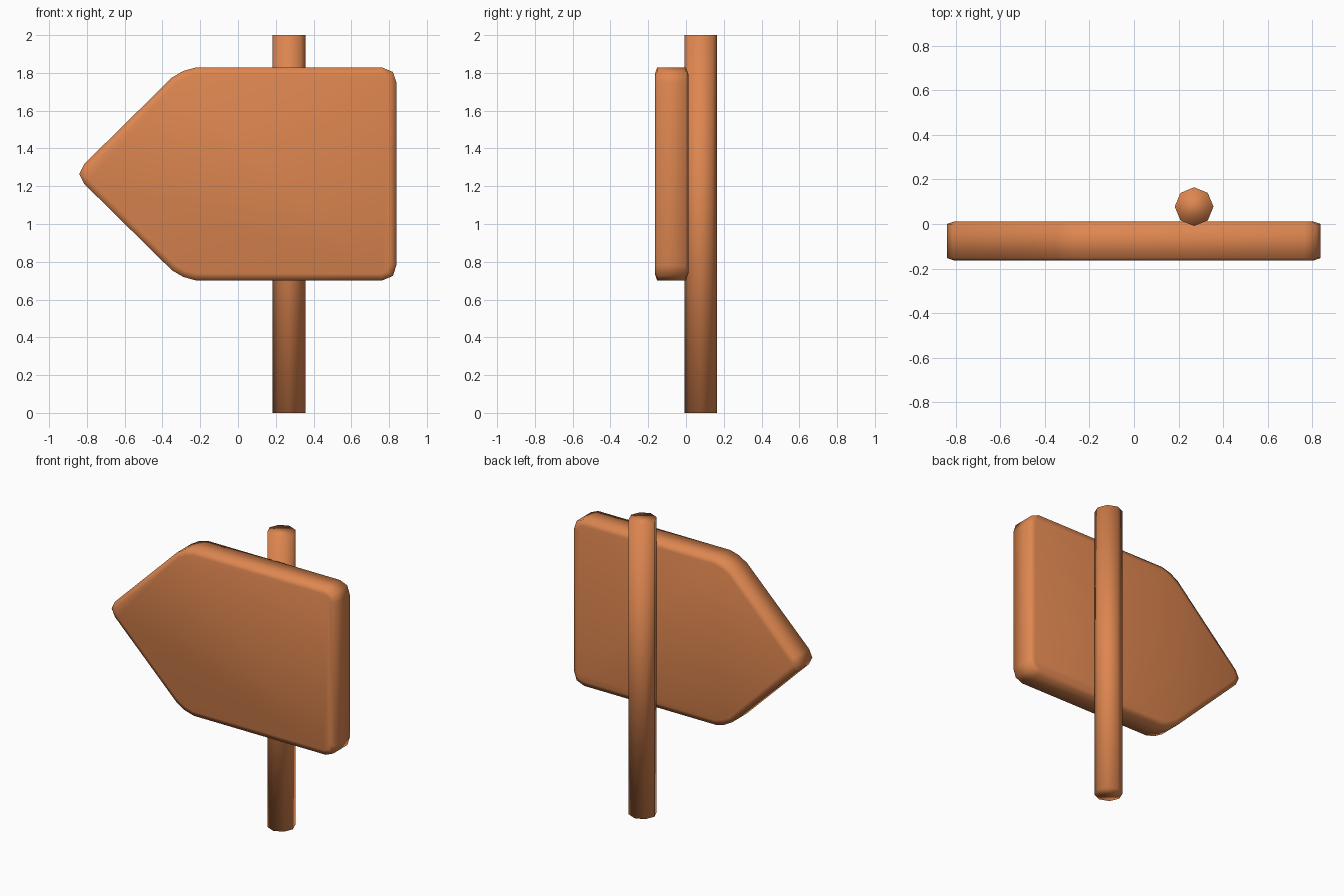
import bpy, bmesh

if "Cube" in bpy.data.objects:
    bpy.data.objects.remove(bpy.data.objects["Cube"])

wood = bpy.data.materials.new("orange_wood")
wood.diffuse_color = (0.73, 0.24, 0.08, 1)
wood.use_nodes = True
wood.node_tree.nodes["Principled BSDF"].inputs["Base Color"].default_value = wood.diffuse_color


def finish(bm, name):
    bmesh.ops.recalc_face_normals(bm, faces=bm.faces)
    for f in bm.faces:
        f.smooth = True
    me = bpy.data.meshes.new(name)
    bm.to_mesh(me)
    bm.free()
    me.materials.append(wood)
    ob = bpy.data.objects.new(name, me)
    bpy.context.collection.objects.link(ob)
    return ob


# Arrow board: upper half outline mirrored about its middle height
MID, FRONT, BACK = 1.265, -0.165, 0.012
LIP, INSET = 0.012, 0.035
half = [(-0.84, 0), (-0.815, 0.052), (-0.35, 0.51), (-0.29, 0.545), (-0.225, 0.563),
        (0.765, 0.563), (0.82, 0.54), (0.838, 0.485)]
outline = half + [(x, -z) for x, z in reversed(half[1:])]

bm = bmesh.new()
front = [bm.verts.new((x, FRONT + LIP, MID + z)) for x, z in outline]
back = [bm.verts.new((x, BACK - LIP, MID + z)) for x, z in outline]
caps = [bm.faces.new(front), bm.faces.new(back[::-1])]
n = len(outline)
for i in range(n):
    j = (i + 1) % n
    bm.faces.new((front[j], front[i], back[i], back[j]))
bmesh.ops.recalc_face_normals(bm, faces=bm.faces)
# Softened rim on both faces
bmesh.ops.inset_individual(bm, faces=caps, thickness=INSET, depth=LIP)
finish(bm, "arrow_board")

# Eight-sided post behind the board
bm = bmesh.new()
bmesh.ops.create_cone(bm, cap_ends=True, segments=8, radius1=0.087, radius2=0.087, depth=2)
bmesh.ops.translate(bm, vec=(0.27, 0.078, 1), verts=bm.verts)
finish(bm, "post")
